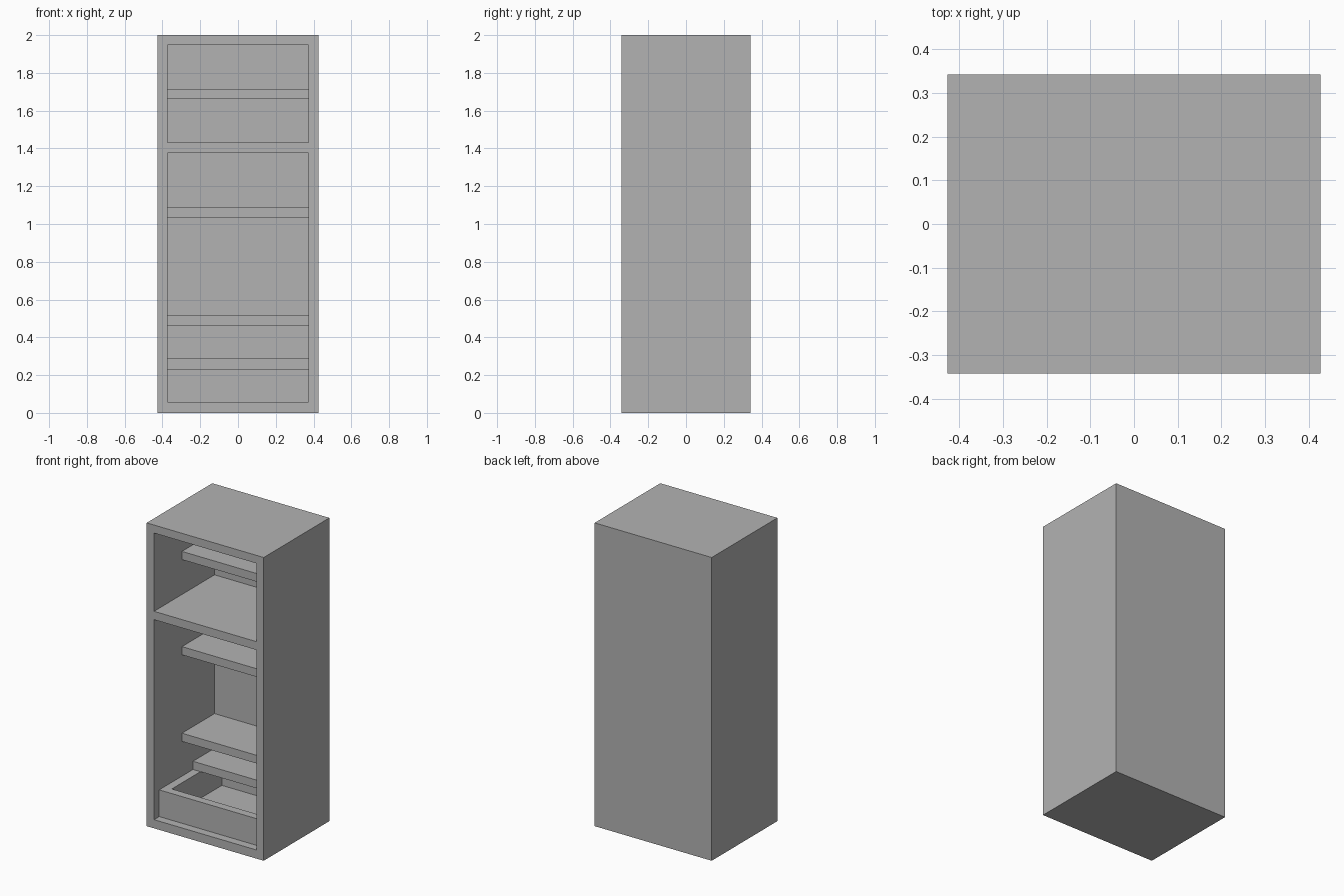
import bpy, bmesh

if "Cube" in bpy.data.objects:
    bpy.data.objects.remove(bpy.data.objects["Cube"])

W, D, H = 0.854, 0.684, 2.0      # overall size
T = 0.054                        # board thickness
X, Y = W / 2, D / 2
IX, IY = X - T, Y - T            # inner faces of side and back walls

grey = bpy.data.materials.new("plain_grey")
grey.diffuse_color = (0.45, 0.45, 0.45, 1)
grey.use_nodes = True
grey.node_tree.nodes["Principled BSDF"].inputs["Base Color"].default_value = grey.diffuse_color


def prism(name, outline, z0, z1):
    """Extrude a flat outline from z0 up to z1."""
    bm = bmesh.new()
    face = bm.faces.new([bm.verts.new((x, y, z0)) for x, y in outline])
    top = bmesh.ops.extrude_face_region(bm, geom=[face])["geom"]
    bmesh.ops.translate(bm, vec=(0, 0, z1 - z0),
                        verts=[v for v in top if isinstance(v, bmesh.types.BMVert)])
    bmesh.ops.recalc_face_normals(bm, faces=bm.faces)
    mesh = bpy.data.meshes.new(name)
    bm.to_mesh(mesh)
    bm.free()
    mesh.materials.append(grey)
    ob = bpy.data.objects.new(name, mesh)
    bpy.context.collection.objects.link(ob)
    return ob


def box(name, x0, x1, y0, y1, z0, z1):
    return prism(name, [(x0, y0), (x1, y0), (x1, y1), (x0, y1)], z0, z1)


# Carcass: solid block with two open compartments cut from the front
carcass = box("carcass", -X, X, -Y, Y, 0, H)
for label, z0, z1 in (("lower", 0.057, 1.376), ("upper", 1.431, 1.947)):
    cutter = box(label + "_compartment_cutter", -IX, IX, -Y - 0.1, IY, z0, z1)
    cutter.hide_render = True
    mod = carcass.modifiers.new(label, "BOOLEAN")
    mod.operation, mod.solver, mod.object = "DIFFERENCE", "EXACT", cutter
    bpy.context.view_layer.objects.active = carcass
    bpy.ops.object.modifier_apply(modifier=mod.name)
    bpy.data.objects.remove(cutter)

# Shelves: (name, front edge y, top z)
for name, front, top in (("top_shelf", -0.051, 1.715),
                         ("middle_shelf", -0.051, 1.087),
                         ("low_shelf", -0.051, 0.516),
                         ("drawer_shelf", 0.064, 0.287)):
    box(name, -IX, IX, front, IY, top - T, top)

# Drawer: U-shaped rim, open at the back wall and resting on the floor
a, f = IX - T, -Y + T
prism("drawer", [(-IX, f), (IX, f), (IX, IY), (a, IY), (a, f + T),
                 (-a, f + T), (-a, IY), (-IX, IY)], 0.057, 0.233)
